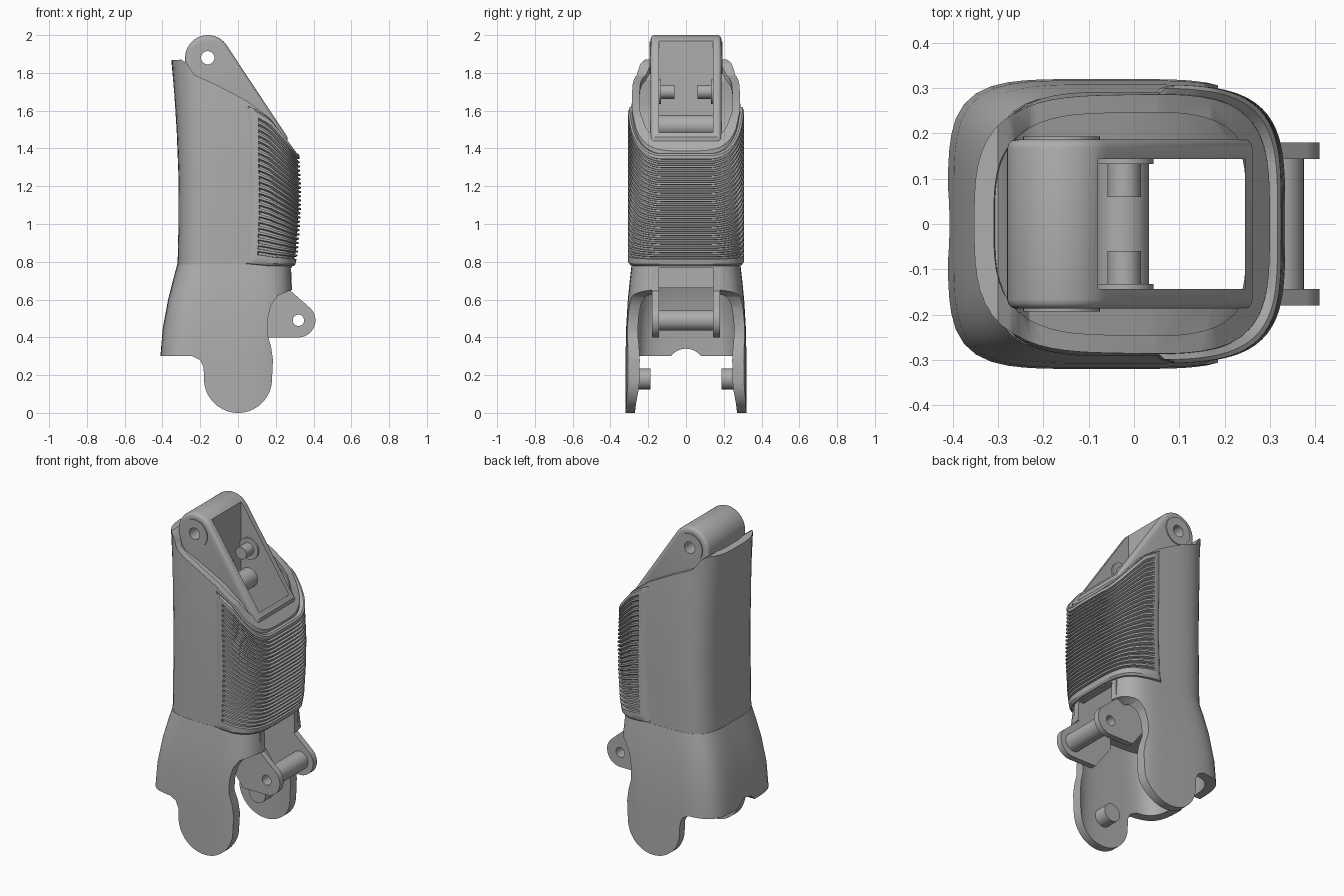
import bpy, bmesh, math

if "Cube" in bpy.data.objects:
    bpy.data.objects.remove(bpy.data.objects["Cube"])

grey = bpy.data.materials.new("plain_grey")
grey.use_nodes = True
COLOUR = (0.42, 0.42, 0.42, 1)
grey.diffuse_color = COLOUR
grey.node_tree.nodes["Principled BSDF"].inputs["Base Color"].default_value = COLOUR


def finish(name, bm):
    bmesh.ops.recalc_face_normals(bm, faces=bm.faces)
    mesh = bpy.data.meshes.new(name)
    bm.to_mesh(mesh)
    bm.free()
    mesh.materials.append(grey)
    ob = bpy.data.objects.new(name, mesh)
    bpy.context.collection.objects.link(ob)
    return ob


def prism(name, pts, y0, y1):
    """Extrude an x-z outline from y0 to y1."""
    bm = bmesh.new()
    face = bm.faces.new([bm.verts.new((x, y0, z)) for x, z in pts])
    new = bmesh.ops.extrude_face_region(bm, geom=[face])["geom"]
    verts = [v for v in new if isinstance(v, bmesh.types.BMVert)]
    bmesh.ops.translate(bm, verts=verts, vec=(0, y1 - y0, 0))
    return finish(name, bm)


def arc(cx, cz, r, start=0, end=360, n=40):
    steps = n if end - start == 360 else n + 1
    angles = [math.radians(start + (end - start) * i / n) for i in range(steps)]
    return [(cx + r * math.cos(t), cz + r * math.sin(t)) for t in angles]


def box(name, x0, x1, y, z0, z1):
    return prism(name, [(x0, z0), (x1, z0), (x1, z1), (x0, z1)], -y, y)


def oval(t, x0, x1, b, n):
    """Point of a squared oval at angle t."""
    c, s, a = math.cos(t), math.sin(t), (x1 - x0) / 2
    r = (abs(c / a) ** n + abs(s / b) ** n) ** (-1 / n)
    return (x0 + x1) / 2 + r * c, r * s


def loft(name, rings, inset=0.0, n=72):
    """Skin squared oval rings given as (z, x0, x1, half width, power)."""
    bm = bmesh.new()
    loops = []
    for z, x0, x1, b, p in rings:
        pts = [oval(math.tau * i / n, x0 + inset, x1 - inset, b - inset, p) for i in range(n)]
        loops.append([bm.verts.new((x, y, z)) for x, y in pts])
    for lo, hi in zip(loops, loops[1:]):
        for i in range(n):
            j = (i + 1) % n
            bm.faces.new((lo[i], lo[j], hi[j], hi[i]))
    bm.faces.new(loops[0])
    bm.faces.new(loops[-1])
    return finish(name, bm)


def boolean(ob, cutter, op="DIFFERENCE", keep=False):
    mod = ob.modifiers.new("cut", "BOOLEAN")
    mod.operation, mod.object, mod.solver = op, cutter, "EXACT"
    bpy.context.view_layer.objects.active = ob
    bpy.ops.object.modifier_apply(modifier=mod.name)
    if not keep:
        bpy.data.objects.remove(cutter)


def lerp(x, table):
    if x <= table[0][0]:
        return table[0][1]
    for (xa, ya), (xb, yb) in zip(table, table[1:]):
        if x <= xb:
            return ya + (yb - ya) * (x - xa) / (xb - xa)
    return table[-1][1]


# Sleeve shell with sloping rim, and the recessed core inside it
SLEEVE = [(0.78, -0.32, 0.285, 0.287, 4), (1.0, -0.315, 0.295, 0.29, 4),
          (1.25, -0.315, 0.3, 0.292, 3.8), (1.5, -0.325, 0.3, 0.292, 3.6),
          (1.7, -0.338, 0.3, 0.285, 3.4), (2.0, -0.365, 0.3, 0.275, 3.2)]
RIM = [(-0.5, 1.86), (-0.3, 1.87), (-0.27, 1.85), (-0.23, 1.79), (-0.1, 1.73),
       (0.05, 1.65), (0.17, 1.56), (0.32, 1.36), (0.5, 1.15)]


def under_rim(drop):
    return prism("rim_cutter", [(-0.5, 0.5)] + [(x, z - drop) for x, z in RIM] + [(0.5, 0.5)], -0.5, 0.5)


sleeve = loft("sleeve", SLEEVE)
boolean(sleeve, under_rim(0), "INTERSECT")
bore = [(0.7,) + SLEEVE[0][1:]] + SLEEVE[1:-1] + [(2.1,) + SLEEVE[-1][1:]]
boolean(sleeve, loft("bore_cutter", bore, 0.04))
core = loft("sleeve_core", SLEEVE, 0.038)
boolean(core, under_rim(0.03), "INTERSECT")

# Flared skirt ending in two side legs
SKIRT = [(-0.05, -0.41, 0.29, 0.32, 4.8), (0.3, -0.411, 0.29, 0.32, 4.8),
         (0.45, -0.398, 0.29, 0.317, 4.8), (0.6, -0.37, 0.29, 0.308, 4.6),
         (0.7, -0.345, 0.287, 0.298, 4.3), (0.785, -0.322, 0.285, 0.288, 4)]
skirt = loft("skirt", SKIRT)
cavity = [(-0.1,) + SKIRT[0][1:]] + SKIRT[1:4] + [(0.66,) + SKIRT[4][1:]]
boolean(skirt, loft("cavity_cutter", cavity, 0.05))
outline = [(-0.5, 0.3), (-0.24, 0.3), (-0.2, 0.28), (-0.182, 0.24)]
outline += arc(0, 0.18, 0.18, 180, 360)
outline += [(0.185, 0.28), (0.175, 0.35), (0.155, 0.42), (0.158, 0.5), (0.175, 0.57),
            (0.21, 0.62), (0.28, 0.65), (0.5, 0.66), (0.5, 0.9), (-0.5, 0.9)]
boolean(skirt, prism("outline_cutter", outline, -0.5, 0.5), "INTERSECT")
notch = prism("notch_cutter", arc(0, 0.24, 0.1), -0.2, 0.2)
notch.rotation_euler.z = math.pi / 2
notch.location.x = -0.4
bpy.context.view_layer.update()
boolean(skirt, notch)

# Hinge hood with sloping arms and side bosses
HINGE = (-0.16, 1.88)
frame = arc(*HINGE, 0.12, 35, 180, 24) + [(-0.28, 1.65), (-0.2, 1.4), (0.26, 1.4), (0.262, 1.46)]
hood = prism("hinge_hood", frame, -0.187, 0.187)
bevel = hood.modifiers.new("bevel", "BEVEL")
bevel.width, bevel.segments, bevel.limit_method = 0.02, 3, "ANGLE"
bevel.angle_limit = math.radians(60)
bpy.context.view_layer.objects.active = hood
bpy.ops.object.modifier_apply(modifier="bevel")
boolean(hood, prism("boss", arc(*HINGE, 0.085), -0.193, 0.193), "UNION")
boolean(hood, prism("hinge_hole", arc(*HINGE, 0.035), -0.4, 0.4))

# Slot running right through, open at the lower rear
for ob in (hood, core, skirt):
    boolean(ob, box("slot_cutter", -0.08, 0.245, 0.143, 0.5, 2.1))
boolean(skirt, box("gap_cutter", 0.1, 0.5, 0.143, 0.4, 0.77))

# Cross rod and pins inside the slot
prism("cross_rod", arc(-0.025, 1.52, 0.058), -0.15, 0.15)
for side, s in (("left", 1), ("right", -1)):
    prism("slot_pin_" + side, arc(-0.022, 1.7, 0.037), s * 0.06, s * 0.15)
    prism("slot_washer_" + side, arc(-0.022, 1.7, 0.065), s * 0.132, s * 0.15)
    prism("leg_pin_" + side, arc(0, 0.18, 0.055), s * 0.187, s * 0.28)

# Rear lugs and the rod between them
lug = [(0.05, 0.77), (0.05, 0.55), (0.16, 0.4)] + arc(0.32, 0.49, 0.09, 270, 410, 24)
lug += [(0.28, 0.645), (0.28, 0.77)]
parts = [prism("lug_front", lug, -0.18, -0.143), prism("lug_back", lug, 0.143, 0.18),
         prism("lug_rod", arc(0.32, 0.49, 0.055), -0.15, 0.15)]
for ob in parts:
    boolean(ob, prism("lug_hole", arc(0.32, 0.49, 0.03), -0.4, 0.4))

# Ribbed grip wrapped round the rear of the sleeve
TOP = [(0.04, 1.635), (0.08, 1.62), (0.17, 1.565), (0.25, 1.47), (0.32, 1.375)]
BASE = [(0.04, 0.79), (0.2, 0.775), (0.32, 0.775)]
BULGE = [(0.77, 0.3), (0.85, 0.318), (1.05, 0.332), (1.2, 0.334), (1.36, 0.325), (1.6, 0.325)]
RIBS, COLS, EDGE = 24, 56, 3
LIFT = [-0.045, -0.008, 0]
spread = math.radians(76)
margin = [0, 0.004, 0.02]
rows = [(m, False) for m in margin]
for r in range(RIBS):
    for k, cut in ((0, False), (0.4, False), (0.5, True), (0.9, True)):
        rows.append((0.05 + 0.9 * (r + k) / RIBS, cut))
rows += [(0.95, False)] + [(1 - m, False) for m in reversed(margin)]

bm = bmesh.new()
grid = []
for i, (v, cut) in enumerate(rows):
    line = []
    for j in range(COLS + 1):
        t = -spread + 2 * spread * j / COLS
        x, y = oval(t, -0.36, 0.325, 0.305, 4)
        z = lerp(x, BASE) * (1 - v) + lerp(x, TOP) * v
        rim = min(i, j, len(rows) - 1 - i, COLS - j)
        d = LIFT[rim] if rim < EDGE else 0
        if cut and EDGE < j < COLS - EDGE:
            d -= 0.013
        x, y = oval(t, -0.36, lerp(z, BULGE) + d, 0.308 + d, 4)
        line.append(bm.verts.new((x, y, z)))
    grid.append(line)
for lo, hi in zip(grid, grid[1:]):
    for j in range(COLS):
        bm.faces.new((lo[j], lo[j + 1], hi[j + 1], hi[j]))
grip = finish("ribbed_grip", bm)
if sum(f.normal.x * f.area for f in grip.data.polygons) < 0:
    grip.data.flip_normals()

# Smooth curved faces, keep edges sharp
for ob in bpy.context.collection.objects:
    if ob.type == "MESH" and grey.name in ob.data.materials:
        bpy.ops.object.select_all(action="DESELECT")
        ob.select_set(True)
        bpy.context.view_layer.objects.active = ob
        bpy.ops.object.shade_smooth_by_angle(angle=math.radians(32))
